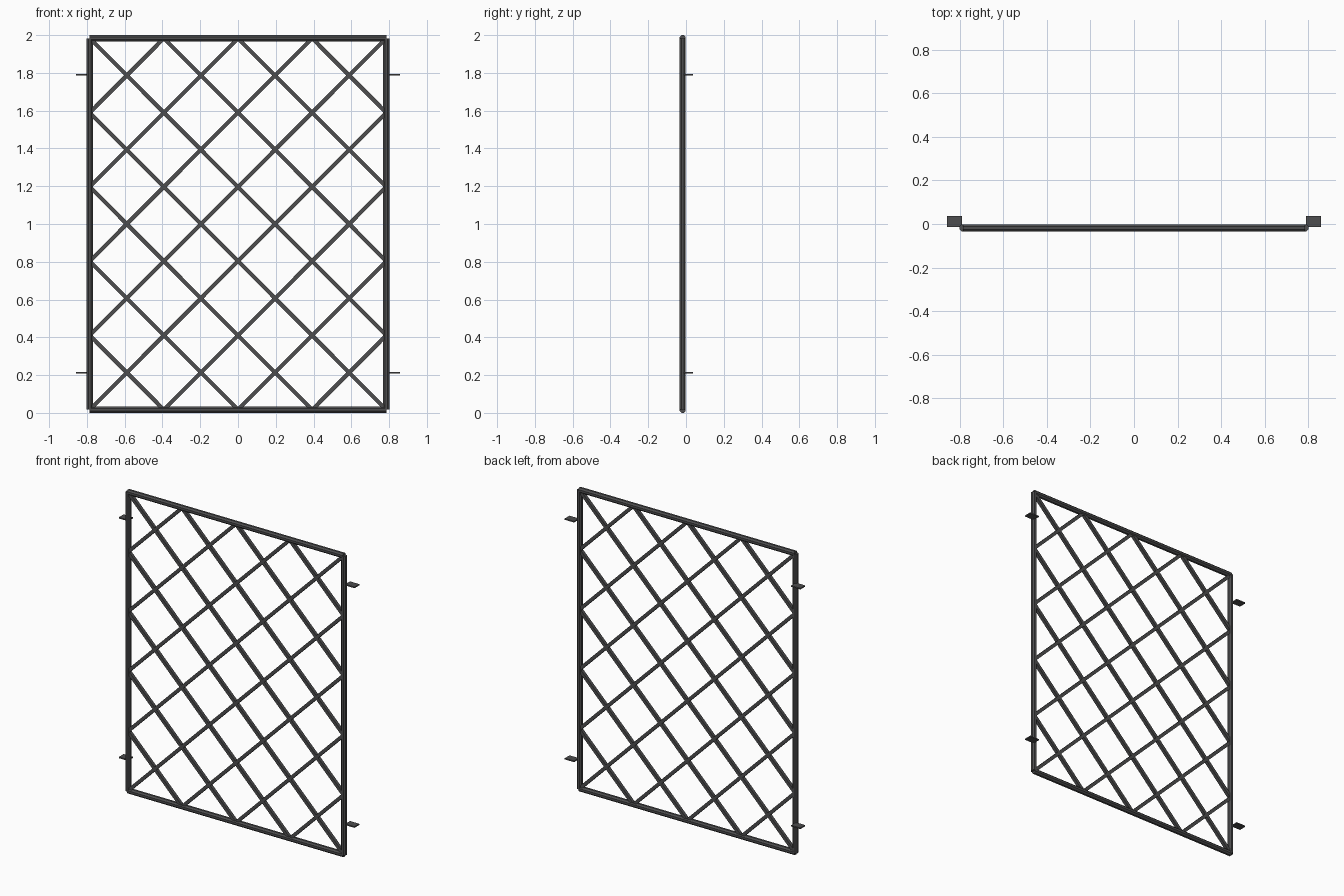
import bpy, math
from mathutils import Vector, Matrix

old = bpy.data.objects.get("Cube")
if old:
    bpy.data.objects.remove(old, do_unlink=True)

W, BOTTOM, TOP = 0.785, 0.017, 1.983   # tube centre lines
Y = -0.018                             # depth of the panel
COLS, ROWS = 4, 5                      # lattice cells

iron = bpy.data.materials.new("dark grey iron")
iron.use_nodes = True
colour = (0.075, 0.075, 0.077, 1)
iron.diffuse_color = colour
iron.node_tree.nodes["Principled BSDF"].inputs["Base Color"].default_value = colour


def bar(name, a, b, width, sides):
    """Prism from a to b (x, z), with one flat side facing the front."""
    a, b = Vector((a[0], Y, a[1])), Vector((b[0], Y, b[1]))
    axis = (b - a).normalized()
    front = Vector((0, -1, 0))
    side = front.cross(axis)
    bpy.ops.mesh.primitive_cylinder_add(
        vertices=sides, radius=width / 2 / math.cos(math.pi / sides),
        depth=(b - a).length)
    obj = bpy.context.object
    turn = Matrix((side, front, axis)).transposed().to_4x4()
    spin = Matrix.Rotation(math.pi / sides, 4, 'Z')
    obj.matrix_world = Matrix.Translation((a + b) / 2) @ turn @ spin
    obj.name = name
    obj.data.materials.append(iron)


# Octagonal outer frame
for x, label in ((-W, "right"), (W, "left")):
    bar(label + "_stile", (x, BOTTOM), (x, TOP), 0.033, 8)
for z, label in ((BOTTOM, "bottom"), (TOP, "top")):
    bar(label + "_rail", (-W, z), (W, z), 0.033, 8)

# Diagonal square bars, clipped to the frame and mirrored
step_x, step_z = 2 * W / COLS, (TOP - BOTTOM) / ROWS
for start in range(1 - ROWS, COLS):
    i0, i1 = max(start, 0), min(COLS, start + ROWS)
    for s in (1, -1):
        ends = [(s * (i * step_x - W), BOTTOM + (i - start) * step_z)
                for i in (i0, i1)]
        bar("lattice_bar", ends[0], ends[1], 0.021, 4)

# Thin fixing tabs beside the stiles
for x, label in ((-0.824, "right"), (0.824, "left")):
    for z, level in ((0.213, "lower"), (1.79, "upper")):
        bpy.ops.mesh.primitive_cube_add(size=1, location=(x, 0.011, z))
        tab = bpy.context.object
        tab.name = f"{level}_{label}_tab"
        tab.scale = (0.068, 0.05, 0.008)
        tab.data.materials.append(iron)
